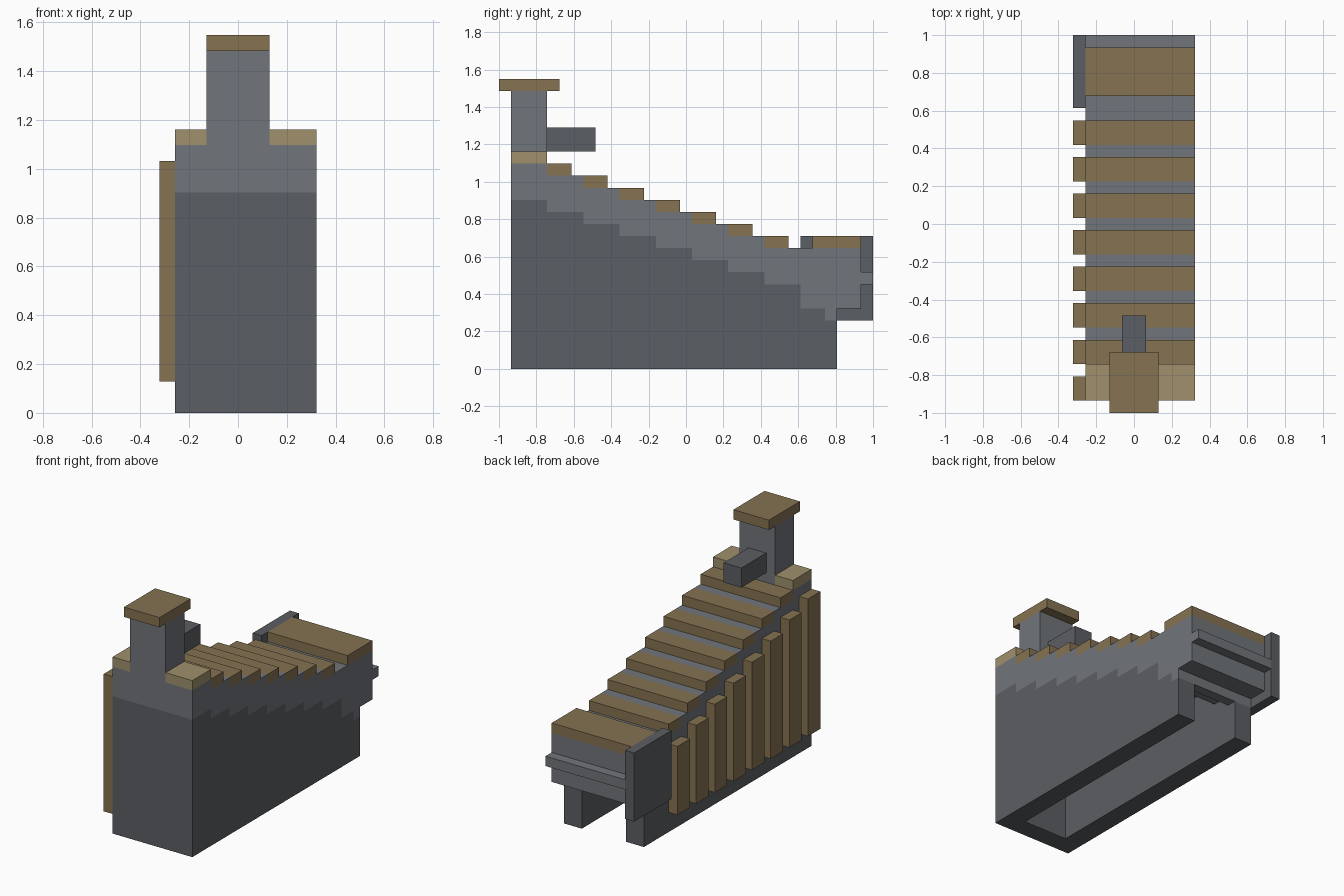
import bpy, bmesh

if "Cube" in bpy.data.objects:
    bpy.data.objects.remove(bpy.data.objects["Cube"])

U = 2 / 31  # one grid cell; y is counted from the front edge


def material(name, rgb):
    m = bpy.data.materials.new(name)
    m.diffuse_color = (*rgb, 1)
    m.use_nodes = True
    m.node_tree.nodes["Principled BSDF"].inputs["Base Color"].default_value = m.diffuse_color
    return m


DARK = material("dark_grey", (0.105, 0.112, 0.125))
MID = material("mid_grey", (0.165, 0.178, 0.195))
WOOD = material("brown", (0.235, 0.170, 0.085))
TAN = material("tan", (0.350, 0.280, 0.150))


def prism(name, x0, x1, profile, mat):
    """Extrude a (y, z) outline from x0 to x1, in grid cells."""
    bm = bmesh.new()
    face = bm.faces.new([bm.verts.new((x0 * U, y * U - 1, z * U)) for y, z in profile])
    ext = bmesh.ops.extrude_face_region(bm, geom=[face])
    verts = [v for v in ext["geom"] if isinstance(v, bmesh.types.BMVert)]
    bmesh.ops.translate(bm, verts=verts, vec=((x1 - x0) * U, 0, 0))
    bmesh.ops.recalc_face_normals(bm, faces=bm.faces)
    mesh = bpy.data.meshes.new(name)
    bm.to_mesh(mesh)
    bm.free()
    mesh.materials.append(mat)
    ob = bpy.data.objects.new(name, mesh)
    bpy.context.collection.objects.link(ob)
    return ob


def box(name, x, y, z, mat):
    return prism(name, x[0], x[1], [(y[0], z[0]), (y[1], z[0]), (y[1], z[1]), (y[0], z[1])], mat)


def stairs(top):
    """Eight descending steps, three cells deep and one cell high."""
    pts = []
    for i in range(8):
        pts += [(1 + 3 * i, top - i), (4 + 3 * i, top - i)]
    return pts


# Hollow base: two stepped side walls and a front wall, open at the back
wall = [(1, 0)] + stairs(14) + [(25, 5), (27, 5), (27, 4), (28, 4), (28, 0)]
prism("left_base_wall", -4, -2, wall, DARK)
prism("right_base_wall", 3, 5, wall, DARK)
box("front_base_wall", (-2, 3), (1, 3), (0, 14), DARK)

# Stepped slab on top of the base, ending in the rear overhang
under = stairs(14) + [(25, 5), (27, 5), (27, 4), (28, 4), (28, 5), (30, 5)]
# the last upper step runs on level to the rear face
upper = stairs(17)[:-1] + [(30, 10)]
prism("stair_slab", -4, 5, under + upper[::-1], MID)
box("rear_moulding", (-4, 5), (30, 31), (7, 8), MID)

# Treads on the steps and slats on the left side
for i in range(7):
    box(f"tread_{i + 1}", (-4, 5), (4 + 3 * i, 6 + 3 * i), (16 - i, 17 - i), WOOD)
for i in range(8):
    box(f"side_slat_{i + 1}", (-5, -4), (1 + 3 * i, 3 + 3 * i), (2, 16 - i), WOOD)
box("rear_top_board", (-4, 5), (26, 30), (10, 11), WOOD)
box("left_rear_plate", (-5, -4), (25, 31), (4, 11), DARK)

# Post at the front with its cap, bracket and shoulder blocks
box("post", (-2, 2), (1, 4), (17, 23), MID)
box("post_cap", (-2, 2), (0, 5), (23, 24), WOOD)
box("post_bracket", (-1, 1), (4, 8), (18, 20), DARK)
box("left_shoulder", (-4, -2), (1, 4), (17, 18), TAN)
box("right_shoulder", (2, 5), (1, 4), (17, 18), TAN)
